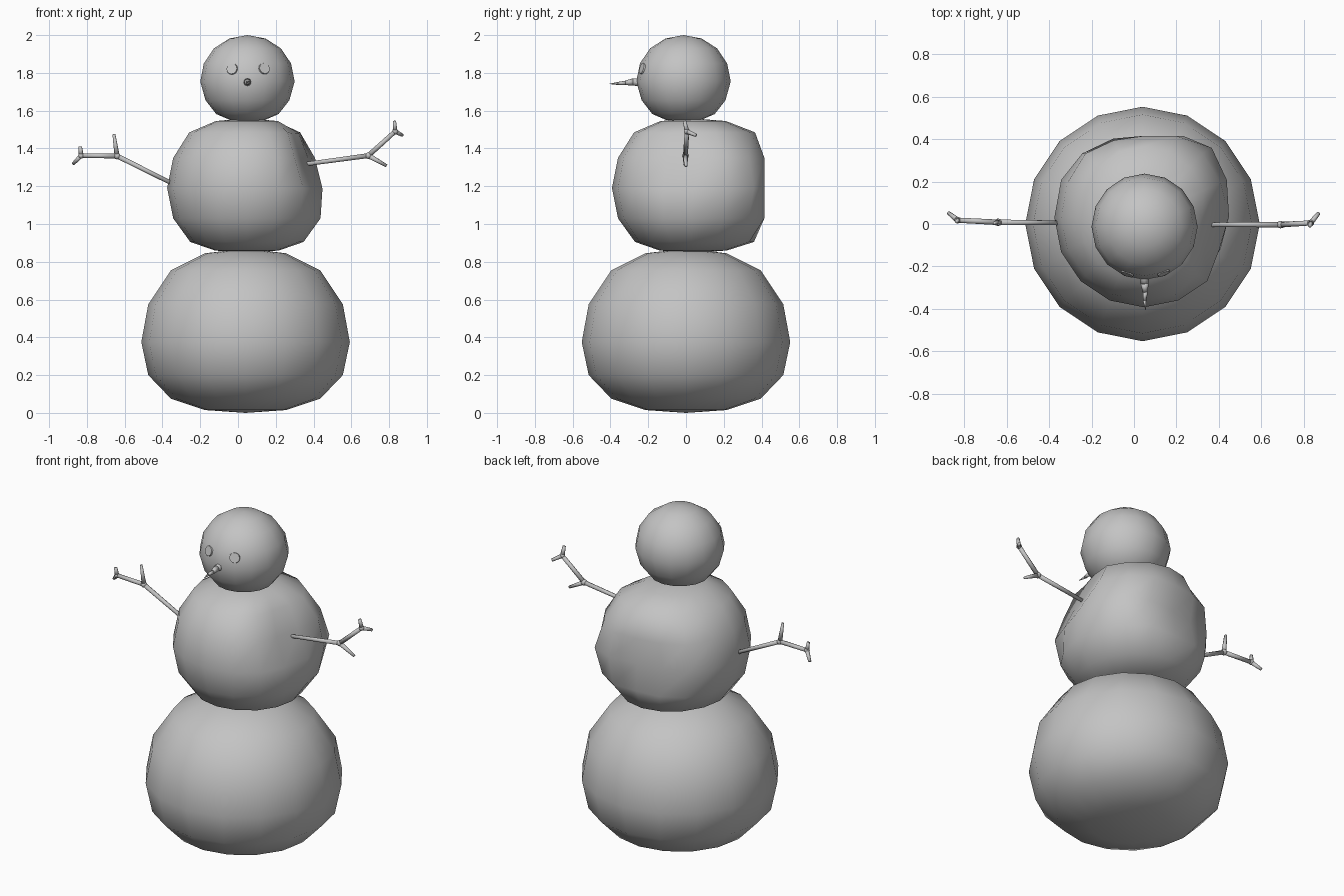
import bpy, bmesh, math
from mathutils import Vector

if "Cube" in bpy.data.objects:
    bpy.data.objects.remove(bpy.data.objects["Cube"])

grey = bpy.data.materials.new("snow grey")
grey.diffuse_color = (0.55, 0.55, 0.55, 1)
grey.use_nodes = True
grey.node_tree.nodes["Principled BSDF"].inputs["Base Color"].default_value = grey.diffuse_color


def finish(bm, name):
    bmesh.ops.recalc_face_normals(bm, faces=bm.faces)
    me = bpy.data.meshes.new(name)
    bm.to_mesh(me)
    bm.free()
    me.materials.append(grey)
    for p in me.polygons:
        p.use_smooth = True
    ob = bpy.data.objects.new(name, me)
    bpy.context.collection.objects.link(ob)
    return ob


def ball(name, cx, cy, bottom, rings, top, shape=None, n=16):
    """Sphere-like lathe: rings of (radius, z) closed by two poles."""
    bm = bmesh.new()
    loops = [[bm.verts.new((cx + r * math.cos(2 * math.pi * i / n),
                            cy + r * math.sin(2 * math.pi * i / n), z))
              for i in range(n)] for r, z in rings]
    low, high = bm.verts.new((cx, cy, bottom)), bm.verts.new((cx, cy, top))
    for i in range(n):
        j = (i + 1) % n
        bm.faces.new((low, loops[0][j], loops[0][i]))
        bm.faces.new((high, loops[-1][i], loops[-1][j]))
        for a, b in zip(loops, loops[1:]):
            bm.faces.new((a[i], a[j], b[j], b[i]))
    if shape:
        for v in bm.verts:
            shape(v)
    return finish(bm, name)


def tube(bm, a, b, ra, rb, n=8):
    a, b = Vector(a), Vector(b)
    rot = (b - a).to_track_quat('Z', 'Y').to_matrix().to_4x4()
    rot.translation = (a + b) / 2
    bmesh.ops.create_cone(bm, cap_ends=True, segments=n, radius1=ra,
                          radius2=rb, depth=(b - a).length, matrix=rot)


def push(v, centre, radius, offset):
    """Soft local dent."""
    d = (v.co - Vector(centre)).length / radius
    if d < 1:
        v.co += Vector(offset) * (1 - d * d)


def packed_snow(v):
    # bulged, flattened back with shallow hollow, and a dent beside the arm
    if v.co.y > 0.03:
        v.co.y = min(0.03 + (v.co.y - 0.03) * 1.1, 0.415)
    push(v, (-0.12, 0.40, 1.2), 0.2, (0.015, -0.05, 0))
    push(v, (0.26, 0.36, 1.15), 0.17, (0.03, 0.0, 0))
    push(v, (0.44, -0.08, 1.36), 0.24, (-0.08, 0.02, -0.01))


# body
ball("bottom_snowball", 0.04, 0, 0.0,
     [(.215, .015), (.395, .075), (.515, .20), (.552, .375),
      (.515, .575), (.395, .755), (.215, .845)], 0.87)
ball("middle_snowball", 0.047, 0.03, 0.845,
     [(.17, .86), (.30, .905), (.39, 1.03), (.422, 1.19),
      (.39, 1.35), (.305, 1.485), (.165, 1.545)], 1.56, packed_snow)
ball("head", 0.05, -0.013, 1.54,
     [(.09, 1.55), (.165, 1.582), (.222, 1.655), (.25, 1.755),
      (.231, 1.85), (.177, 1.93), (.096, 1.982)], 2.0)

# eyes: thin discs lying on the head
for side, x, z in (("left", -0.033, 1.822), ("right", 0.142, 1.825)):
    bm = bmesh.new()
    c = Vector((0.05, -0.013, 1.755))
    d = Vector((x - c.x, -0.225, z - c.z)).normalized()
    p = c + d * 0.246
    tube(bm, p - d * 0.004, p + d * 0.004, 0.031, 0.029, 12)
    finish(bm, side + "_eye").data.shade_flat()

# icicle nose
bm = bmesh.new()
pts = [((.05, -.23, 1.75), .022), ((.05, -.28, 1.752), .019),
       ((.053, -.32, 1.747), .012), ((.05, -.36, 1.744), .008),
       ((.055, -.406, 1.742), .001)]
for (a, ra), (b, rb) in zip(pts, pts[1:]):
    tube(bm, a, b, ra, rb)
finish(bm, "nose")

# twig arms: start, fork, short twig, wrist, two finger tips
arms = {
    "left_arm": [(-.33, .005, 1.205), (-.64, .008, 1.36), (-.657, .004, 1.475),
                 (-.83, .018, 1.362), (-.835, .012, 1.41), (-.873, .052, 1.318)],
    "right_arm": [(.365, -.003, 1.318), (.69, -.003, 1.362), (.787, 0, 1.308),
                  (.832, .005, 1.49), (.828, -.008, 1.545), (.87, .052, 1.47)],
}
for name, (start, fork, twig, wrist, tip1, tip2) in arms.items():
    bm = bmesh.new()
    for a, b, ra, rb in ((start, fork, .011, .013), (fork, twig, .014, .008),
                         (fork, wrist, .013, .012), (wrist, tip1, .013, .009),
                         (wrist, tip2, .013, .009)):
        tube(bm, a, b, ra, rb)
    for p, r in ((fork, .018), (wrist, .016)):
        g = bmesh.ops.create_icosphere(bm, subdivisions=2, radius=r)
        bmesh.ops.translate(bm, verts=g["verts"], vec=p)
    finish(bm, name)
